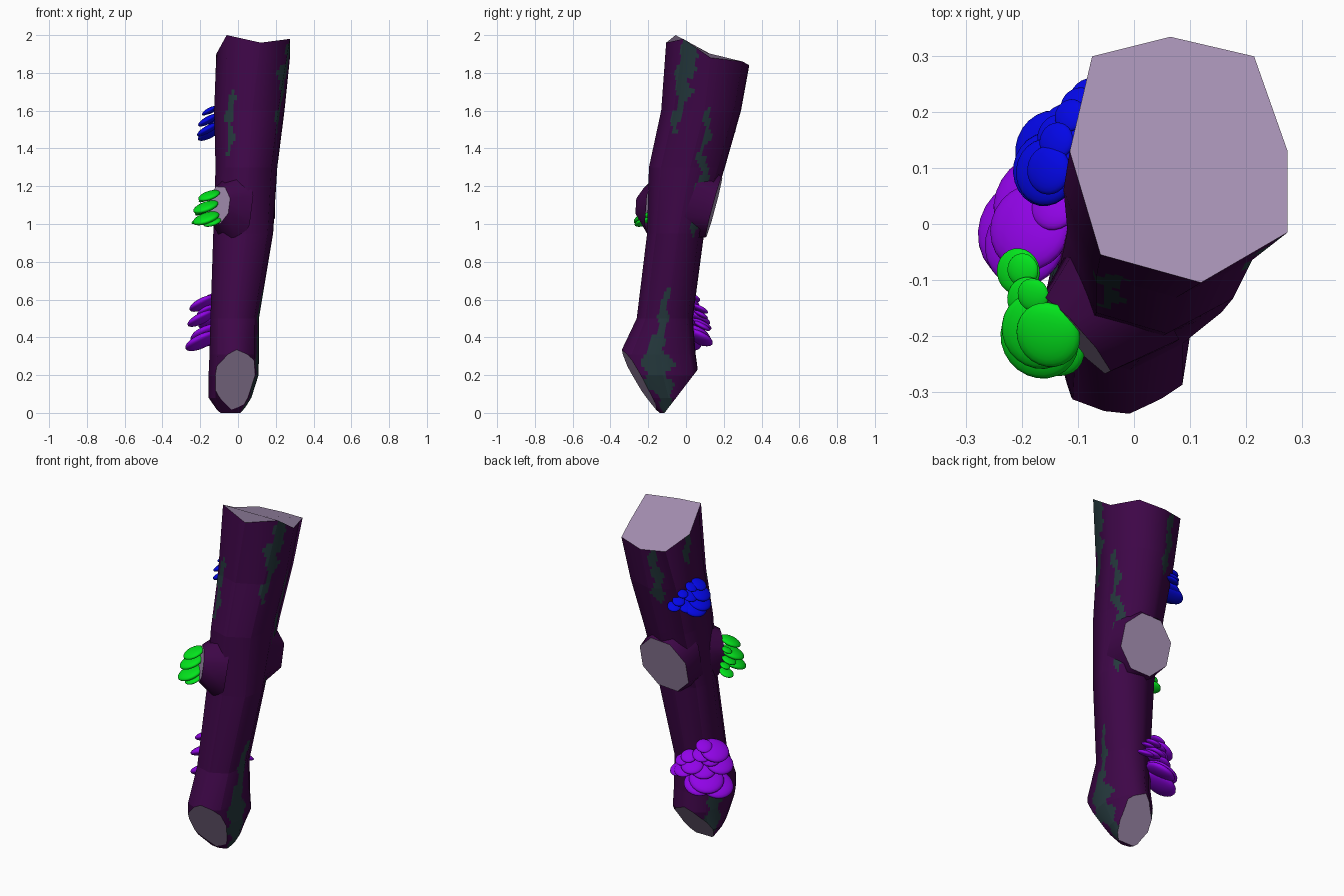
import bpy, bmesh, math, random
from mathutils import Vector, Matrix

if "Cube" in bpy.data.objects:
    bpy.data.objects.remove(bpy.data.objects["Cube"])

random.seed(4)
SIDES, SUB, STEP = 8, 10, 0.02


def material(name, rgb):
    m = bpy.data.materials.new(name)
    m.diffuse_color = (*rgb, 1)
    m.use_nodes = True
    m.node_tree.nodes["Principled BSDF"].inputs["Base Color"].default_value = m.diffuse_color
    return m


BARK = material("dark purple bark", (.048, .002, .064))
MOSS = material("grey green moss", (.018, .040, .046))
WOOD = material("pale cut wood", (.38, .28, .45))
PURPLE = material("purple fungus", (.29, .001, .82))
BLUE = material("blue fungus", (.001, .002, .80))
GREEN = material("green fungus", (.001, .78, .012))

# trunk outline: z, x min, x max, y min, y max
RINGS = [(0, -.10, .02, -.14, -.05), (.08, -.155, .07, -.225, .02),
         (.2, -.155, .108, -.345, .065), (.31, -.15, .11, -.35, .05),
         (.5, -.145, .11, -.26, .035), (.95, -.13, .185, -.205, .095),
         (1.3, -.118, .207, -.195, .205), (1.6, -.125, .245, -.13, .29),
         (1.9, -.117, .277, -.105, .335)]
# slanted sawn top, one point per side
TOP = [(.275, .13, 1.88), (.215, .30, 1.86), (.065, .335, 1.84), (-.075, .30, 1.85),
       (-.115, .13, 1.90), (-.06, -.055, 2.0), (.12, -.105, 1.96), (.275, -.015, 1.98)]
# moss streaks: angle at low end, angle at high end, low z, high z, half width (degrees)
STREAKS = [(-35, -30, 1.48, 1.75, 7), (-30, -27, 1.66, 1.97, 14), (42, 25, .93, 1.36, 9),
           (20, 12, 1.3, 1.62, 6), (-6, -2, .25, .67, 11), (-8, -2, -.1, .42, 24),
           (-123, -123, 1.37, 1.72, 6), (112, 112, 1.5, 1.86, 10),
           (168, 168, 1.72, 1.92, 6), (157, 157, .05, .32, 18)]


def ellipse(z):
    """Trunk centre and radii at a height."""
    z = min(max(z, 0), 1.9)
    for a, b in zip(RINGS, RINGS[1:]):
        if z <= b[0]:
            t = (z - a[0]) / (b[0] - a[0])
            x0, x1, y0, y1 = (p + (q - p) * t for p, q in zip(a[1:], b[1:]))
            return (x0 + x1) / 2, (y0 + y1) / 2, (x1 - x0) / 2, (y1 - y0) / 2


def surface(deg, z, k=1):
    cx, cy, rx, ry = ellipse(z)
    a = math.radians(deg)
    return Vector((cx + k * rx * math.cos(a), cy + k * ry * math.sin(a), z))


def finish(bm, name, mats):
    me = bpy.data.meshes.new(name)
    bm.to_mesh(me)
    bm.free()
    for m in mats:
        me.materials.append(m)
    ob = bpy.data.objects.new(name, me)
    bpy.context.collection.objects.link(ob)
    return ob


def is_moss(c):
    cx, cy, rx, ry = ellipse(c.z)
    ang = math.degrees(math.atan2((c.y - cy) / ry, (c.x - cx) / rx))
    for a0, a1, z0, z1, w in STREAKS:
        if z0 < c.z < z1:
            t = (c.z - z0) / (z1 - z0)
            mid = a0 + (a1 - a0) * t + 3 * math.sin(c.z * 31)
            wide = w * min(1, 3 * t + .35, 3 * (1 - t) + .25) * (.9 + .3 * math.sin(c.z * 53))
            if abs((ang - mid + 180) % 360 - 180) < wide + random.uniform(-1, 1):
                return True
    return False


def build_trunk():
    bm = bmesh.new()
    # the diagonal corners are a little fuller
    keys = [[surface(i * 45 + 5, r[0], 1.07 if i % 2 else 1.01) for i in range(SIDES)]
            for r in RINGS[:-1]]
    keys.append([Vector(p) for p in TOP])
    rows = [keys[0]]
    for a, b in zip(keys, keys[1:]):
        n = max(1, round((b[0].z - a[0].z) / STEP))
        rows += [[p.lerp(q, k / n) for p, q in zip(a, b)] for k in range(1, n + 1)]
    loops = []
    for row in rows:
        loops.append([bm.verts.new(row[i].lerp(row[(i + 1) % SIDES], k / SUB))
                      for i in range(SIDES) for k in range(SUB)])
    n = SIDES * SUB
    for a, b in zip(loops, loops[1:]):
        for i in range(n):
            j = (i + 1) % n
            f = bm.faces.new((a[i], a[j], b[j], b[i]))
            f.material_index = int(is_moss(f.calc_center_median()))
    bm.faces.new(loops[0][::-1])
    # sawn top as a fan
    mid = bm.verts.new((.08, .115, 1.905))
    for i in range(n):
        bm.faces.new((loops[-1][i], loops[-1][(i + 1) % n], mid)).material_index = 2
    # axe cuts at the foot
    for co, no in (((0, -.326, .315), (.05, -.23, -.135)), ((0, .055, .22), (0, .15, -.115))):
        res = bmesh.ops.bisect_plane(bm, geom=bm.verts[:] + bm.edges[:] + bm.faces[:],
                                     plane_co=co, plane_no=Vector(no).normalized(),
                                     clear_outer=True)
        edges = [e for e in res["geom_cut"] if isinstance(e, bmesh.types.BMEdge)]
        for f in bmesh.ops.contextual_create(bm, geom=edges)["faces"]:
            f.material_index = 2
    bmesh.ops.recalc_face_normals(bm, faces=bm.faces[:])
    me = finish(bm, "trunk", (BARK, MOSS, WOOD)).data
    # round shading on the bark, flat on the cuts
    me.polygons.foreach_set("use_smooth", [True] * len(me.polygons))
    normals = [Vector((0, 0, 1))] * len(me.loops)
    for p in me.polygons:
        for li in p.loop_indices:
            v = me.vertices[me.loops[li].vertex_index].co
            cx, cy, rx, ry = ellipse(v.z)
            d = Vector(((v.x - cx) / rx ** 2, (v.y - cy) / ry ** 2, 0))
            nz = p.normal.z
            if p.material_index == 2 and p.center.z > 1.7:
                normals[li] = Vector((0, .3, .954))
            elif p.material_index == 2 or abs(nz) > .95 or d.length < 1e-4:
                normals[li] = p.normal.copy()
            else:
                d = d.normalized() * math.sqrt(1 - nz * nz)
                normals[li] = Vector((d.x, d.y, nz))
    me.normals_split_custom_set(normals)


def stub(name, centre, az, tilt, hw, hh, depth, sx, sz):
    """Sawn branch stub: bark collar with a pale octagonal end."""
    az, tilt = math.radians(az), math.radians(tilt)
    flat = Vector((math.cos(az), math.sin(az), 0))
    no = flat * math.cos(tilt) + Vector((0, 0, math.sin(tilt)))
    side = Vector((-flat.y, flat.x, 0))
    up = no.cross(side)
    bm = bmesh.new()

    def ring(back, kx, kz):
        return [bm.verts.new(Vector(centre) - no * back + side * hw * kx * math.cos(a)
                             + up * hh * kz * math.sin(a))
                for a in (math.radians(45 * i + 20) for i in range(8))]
    base, end = ring(depth, sx, sz), ring(0, 1, 1)
    for i in range(8):
        bm.faces.new((base[i], base[(i + 1) % 8], end[(i + 1) % 8], end[i])).smooth = True
    cap = bm.faces.new(end)
    cap.material_index = 1
    for e in cap.edges:
        e.smooth = False
    bmesh.ops.recalc_face_normals(bm, faces=bm.faces[:])
    finish(bm, name, (BARK, WOOD))


def fungus(name, mat, extra, tilt, caps):
    """Cluster of drooping shelf caps: angle, height, radius."""
    bm = bmesh.new()
    for deg, z, r in caps:
        a = math.radians(deg)
        out = Vector((math.cos(a), math.sin(a), 0))
        pos = surface(deg, z) + out * (extra + .5 * r)
        mat4 = (Matrix.Translation(pos) @ Matrix.Rotation(a, 4, 'Z')
                @ Matrix.Rotation(math.radians(tilt), 4, 'Y') @ Matrix.Diagonal((r, r, r * .32, 1)))
        bmesh.ops.create_uvsphere(bm, u_segments=24, v_segments=12, radius=1, matrix=mat4)
    for f in bm.faces:
        f.smooth = True
    finish(bm, name, (mat,))


build_trunk()
stub("front_branch_stub", (-.105, -.2, 1.1), 222, 8, .095, .105, .125, 1.45, 2.0)
stub("back_branch_stub", (.04, .148, 1.09), 87, -15, .168, .175, .13, .97, 1.45)

fungus("purple_fungus", PURPLE, .024, 29, [
    (150, .38, .095), (136, .42, .095), (126, .40, .085), (153, .58, .08), (158, .50, .08),
    (114, .50, .062), (100, .47, .055), (88, .46, .048), (110, .55, .045), (132, .56, .05),
    (138, .61, .045), (96, .52, .04), (132, .48, .07), (144, .54, .06)])
fungus("blue_fungus", BLUE, .006, 30, [
    (160, 1.48, .07), (170, 1.50, .066), (150, 1.49, .047), (174, 1.55, .06),
    (176, 1.60, .044), (132, 1.50, .037), (140, 1.53, .035), (158, 1.55, .042),
    (163, 1.60, .034), (148, 1.57, .03)])
fungus("green_fungus", GREEN, .062, 24, [
    (219, 1.03, .074), (221, 1.15, .06), (217, 1.09, .07), (204, 1.07, .042),
    (204, 1.13, .03), (190, 1.02, .042), (191, 1.06, .03), (227, 1.01, .05)])
